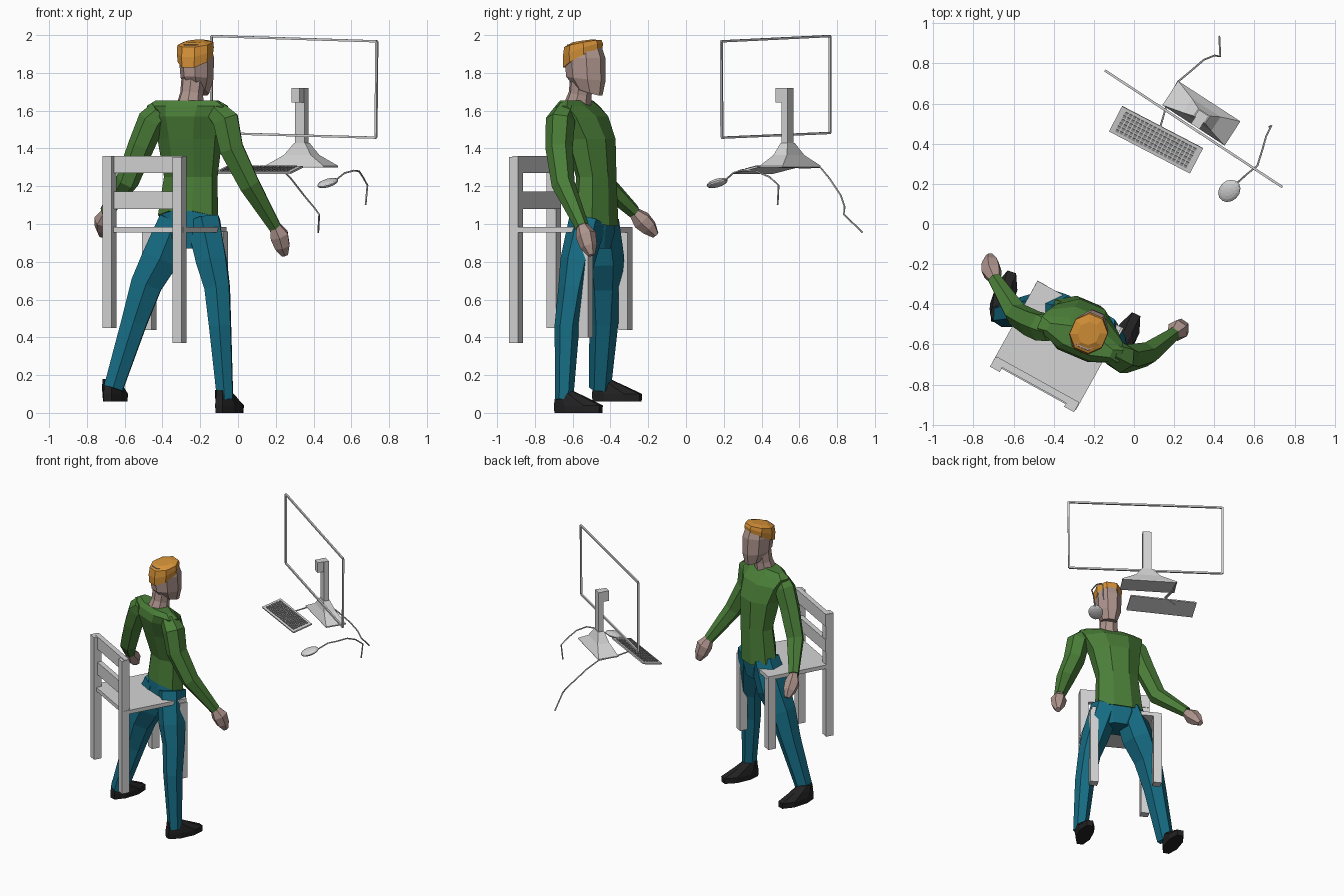
import bpy, bmesh
from math import cos, sin, pi, sqrt, radians
from mathutils import Vector, Matrix, Euler

if "Cube" in bpy.data.objects:
    bpy.data.objects.remove(bpy.data.objects["Cube"])


def material(name, r, g, b):
    m = bpy.data.materials.new(name)
    m.use_nodes = True
    m.diffuse_color = (r, g, b, 1)
    m.node_tree.nodes["Principled BSDF"].inputs["Base Color"].default_value = (r, g, b, 1)
    return m


GREY = material("light grey", 0.66, 0.66, 0.66)
KEYS = material("key grey", 0.3, 0.3, 0.3)
GREEN = material("shirt green", 0.07, 0.21, 0.04)
BLUE = material("trouser blue", 0.008, 0.15, 0.23)
SKIN = material("skin", 0.43, 0.3, 0.27)
HAIR = material("hair orange", 0.68, 0.29, 0.04)
BLACK = material("shoe black", 0.016, 0.016, 0.017)


def finish(name, bm, mat):
    bmesh.ops.recalc_face_normals(bm, faces=bm.faces)
    me = bpy.data.meshes.new(name)
    bm.to_mesh(me)
    bm.free()
    me.materials.append(mat)
    ob = bpy.data.objects.new(name, me)
    bpy.context.collection.objects.link(ob)
    return ob


def skin_rings(name, rings, mat):
    """Bridge rings of points and cap both ends."""
    bm = bmesh.new()
    vs = [[bm.verts.new(p) for p in ring] for ring in rings]
    n = len(vs[0])
    for a, b in zip(vs, vs[1:]):
        for i in range(n):
            j = (i + 1) % n
            bm.faces.new((a[i], a[j], b[j], b[i]))
    bm.faces.new(vs[0])
    bm.faces.new(vs[-1])
    return finish(name, bm, mat)


def loft(name, mat, sections, yaw, n=8):
    """Level sections: x, y, z, half width, half depth, optional forward slope."""
    rings = []
    for x, y, z, rx, ry, *slope in sections:
        k = slope[0] if slope else 0
        ring = []
        for i in range(n):
            a = 2 * pi * (i + 0.5) / n
            u, v = rx * cos(a) / cos(pi / n), ry * sin(a) / cos(pi / n)
            p = Matrix.Rotation(radians(yaw), 3, 'Z') @ Vector((u, v, k * v))
            ring.append(p + Vector((x, y, z)))
        rings.append(ring)
    return skin_rings(name, rings, mat)


def limb(name, mat, points, n=6, ref=(0.55, 0.83, 0)):
    """Tube along points x, y, z, radius."""
    ps = [Vector(p[:3]) for p in points]
    rings = []
    for i, p in enumerate(ps):
        t = (ps[min(i + 1, len(ps) - 1)] - ps[max(i - 1, 0)]).normalized()
        a = Vector(ref)
        a = (a - t * a.dot(t)).normalized()
        b = t.cross(a)
        r = points[i][3]
        rings.append([p + r * (a * cos(2 * pi * (k + 0.5) / n) + b * sin(2 * pi * (k + 0.5) / n))
                      for k in range(n)])
    return skin_rings(name, rings, mat)


def box(name, mat, centre, size, yaw, pitch=0):
    bm = bmesh.new()
    bmesh.ops.create_cube(bm, size=1)
    m = (Matrix.Translation(centre) @ Euler((radians(pitch), 0, radians(yaw))).to_matrix().to_4x4()
         @ Matrix.Diagonal((*size, 1)))
    bmesh.ops.transform(bm, matrix=m, verts=bm.verts)
    return finish(name, bm, mat)


# Chair
CHAIR_YAW = -29
for name, x, y, low, high in (("back_left_chair_leg", -0.68, -0.70, 0.45, 1.36),
                              ("back_right_chair_leg", -0.31, -0.90, 0.37, 1.355),
                              ("front_left_chair_leg", -0.47, -0.32, 0.44, 0.96),
                              ("front_right_chair_leg", -0.09, -0.53, 0.40, 0.96)):
    box(name, GREY, (x, y, (low + high) / 2), (0.056, 0.056, high - low), CHAIR_YAW)
box("chair_seat", GREY, (-0.385, -0.605, 0.97), (0.48, 0.47, 0.028), CHAIR_YAW)
for name, z in (("top_slat", 1.315), ("lower_slat", 1.125)):
    box(name, GREY, (-0.487, -0.79, z), (0.47, 0.035, 0.092), CHAIR_YAW)

# Person: body and head
YAW = -23
loft("shirt", GREEN, [(-0.265, -0.475, 1.03, 0.155, 0.1, -0.4), (-0.25, -0.475, 1.25, 0.138, 0.092),
                      (-0.255, -0.51, 1.45, 0.165, 0.12), (-0.262, -0.55, 1.57, 0.2, 0.115),
                      (-0.268, -0.575, 1.625, 0.22, 0.08), (-0.27, -0.58, 1.655, 0.17, 0.05)], YAW)
loft("trouser_seat", BLUE, [(-0.26, -0.49, 0.87, 0.1, 0.08), (-0.265, -0.485, 0.97, 0.158, 0.092),
                            (-0.265, -0.48, 1.09, 0.142, 0.09)], YAW)
limb("neck", SKIN, [(-0.255, -0.575, 1.62, 0.075), (-0.245, -0.56, 1.69, 0.062),
                    (-0.235, -0.55, 1.78, 0.065)], n=8)
loft("head", SKIN, [(-0.21, -0.515, 1.7, 0.05, 0.07, -0.3), (-0.217, -0.53, 1.77, 0.077, 0.1, -0.1),
                    (-0.22, -0.535, 1.88, 0.083, 0.103), (-0.223, -0.54, 1.95, 0.07, 0.085)], YAW)
loft("hair", HAIR, [(-0.226, -0.546, 1.877, 0.084, 0.098, 0.5), (-0.226, -0.546, 1.92, 0.089, 0.1, 0.35),
                    (-0.226, -0.546, 1.955, 0.087, 0.092, 0.2), (-0.226, -0.546, 1.968, 0.05, 0.055, 0.15)], YAW)

# Person: arms and hands
limb("right_sleeve", GREEN, [(-0.12, -0.64, 1.6, 0.06), (-0.065, -0.665, 1.55, 0.078),
                             (-0.035, -0.672, 1.4, 0.072), (0.06, -0.65, 1.21, 0.062),
                             (0.195, -0.55, 0.985, 0.037)])
limb("right_hand", SKIN, [(0.19, -0.555, 1.0, 0.027), (0.218, -0.53, 0.94, 0.055),
                          (0.235, -0.515, 0.88, 0.045), (0.248, -0.5, 0.835, 0.02)])
limb("left_sleeve", GREEN, [(-0.41, -0.53, 1.6, 0.06), (-0.455, -0.515, 1.55, 0.075),
                            (-0.51, -0.495, 1.42, 0.07), (-0.585, -0.45, 1.23, 0.062),
                            (-0.695, -0.275, 1.065, 0.037)], ref=(0.9, 0.4, 0))
limb("left_hand", SKIN, [(-0.69, -0.285, 1.07, 0.027), (-0.71, -0.235, 1.02, 0.053),
                         (-0.715, -0.195, 0.98, 0.045), (-0.72, -0.16, 0.94, 0.02)], ref=(0.9, 0.4, 0))

# Person: legs and shoes
limb("left_trouser_leg", BLUE, [(-0.33, -0.455, 1.02, 0.1), (-0.41, -0.44, 0.82, 0.113),
                                (-0.485, -0.435, 0.68, 0.095), (-0.55, -0.435, 0.48, 0.077),
                                (-0.66, -0.455, 0.13, 0.058)])
limb("right_trouser_leg", BLUE, [(-0.185, -0.52, 1.02, 0.1), (-0.14, -0.575, 0.8, 0.092),
                                 (-0.11, -0.6, 0.66, 0.076), (-0.095, -0.63, 0.46, 0.066),
                                 (-0.068, -0.645, 0.07, 0.048)])
for name, x, y, z, yaw in (("left_shoe", -0.65, -0.365, 0.06, -18), ("right_shoe", -0.045, -0.57, 0, -25)):
    back = Matrix.Rotation(radians(yaw), 3, 'Z') @ Vector((0, -0.085, 0))
    loft(name, BLACK, [(x, y, z, 0.05, 0.13), (x, y, z + 0.04, 0.054, 0.133),
                       (x + back.x * 0.55, y + back.y * 0.55, z + 0.085, 0.047, 0.08),
                       (x + back.x, y + back.y, z + 0.12, 0.037, 0.04)], yaw)

# Monitor: open frame on a stand
SCREEN_YAW = -33
corners = [(-0.14, 0.762, 1.995), (0.735, 0.187, 1.967), (0.73, 0.19, 1.457), (-0.14, 0.762, 1.482)]
for i, side in enumerate(("top", "right", "bottom", "left")):
    p, q = corners[i], corners[(i + 1) % 4]
    limb("screen_frame_" + side, GREY, [(*p, 0.0085), (*q, 0.0085)], n=4)
box("stand_column", GREY, (0.338, 0.538, 1.57), (0.06, 0.036, 0.3), SCREEN_YAW)
box("screen_mount", GREY, (0.317, 0.505, 1.682), (0.05, 0.045, 0.075), SCREEN_YAW)
loft("stand_base", GREY, [(0.336, 0.552, 1.3, 0.185, 0.072), (0.336, 0.552, 1.308, 0.185, 0.072),
                          (0.337, 0.545, 1.365, 0.085, 0.042), (0.338, 0.538, 1.43, 0.034, 0.022)],
     SCREEN_YAW, n=4)

# Keyboard with rows of keys
KEY_C, KEY_YAW, KEY_PITCH = Vector((0.11, 0.42, 1.287)), -27.5, 13
box("keyboard", GREY, KEY_C, (0.455, 0.145, 0.01), KEY_YAW, KEY_PITCH)
bm = bmesh.new()
turn = Euler((radians(KEY_PITCH), 0, radians(KEY_YAW))).to_matrix().to_4x4()
ROWS, COLS = 6, 18
for r in range(ROWS):
    for c in range(COLS):
        at = Vector(((c - COLS / 2 + 0.5) * 0.0225, (r - ROWS / 2 + 0.5) * 0.02, 0.007))
        bmesh.ops.create_cube(bm, size=1, matrix=Matrix.Translation(KEY_C) @ turn
                              @ Matrix.Translation(at) @ Matrix.Diagonal((0.017, 0.013, 0.008, 1)))
finish("keyboard_keys", bm, KEYS)

# Mouse
bm = bmesh.new()
bmesh.ops.create_uvsphere(bm, u_segments=14, v_segments=8, radius=1)
bmesh.ops.transform(bm, verts=bm.verts, matrix=Matrix.Translation((0.475, 0.165, 1.217))
                    @ Euler((0, radians(-18), radians(45))).to_matrix().to_4x4()
                    @ Matrix.Diagonal((0.064, 0.05, 0.02, 1)))
finish("mouse", bm, GREY)

# Cables
CABLES = {
    "mouse_cable": [(0.515, 0.205, 1.23), (0.565, 0.25, 1.27), (0.615, 0.29, 1.283), (0.64, 0.37, 1.28),
                    (0.66, 0.44, 1.25), (0.685, 0.49, 1.205), (0.675, 0.485, 1.1)],
    "keyboard_cable": [(0.13, 0.48, 1.303), (0.165, 0.6, 1.3), (0.22, 0.71, 1.3), (0.28, 0.76, 1.24),
                       (0.35, 0.82, 1.15), (0.4, 0.84, 1.09), (0.43, 0.835, 1.05), (0.425, 0.935, 0.955)],
}
for name, path in CABLES.items():
    limb(name, GREY, [(*p, 0.005) for p in path], n=5, ref=(0.8, -0.5, 0.2))
